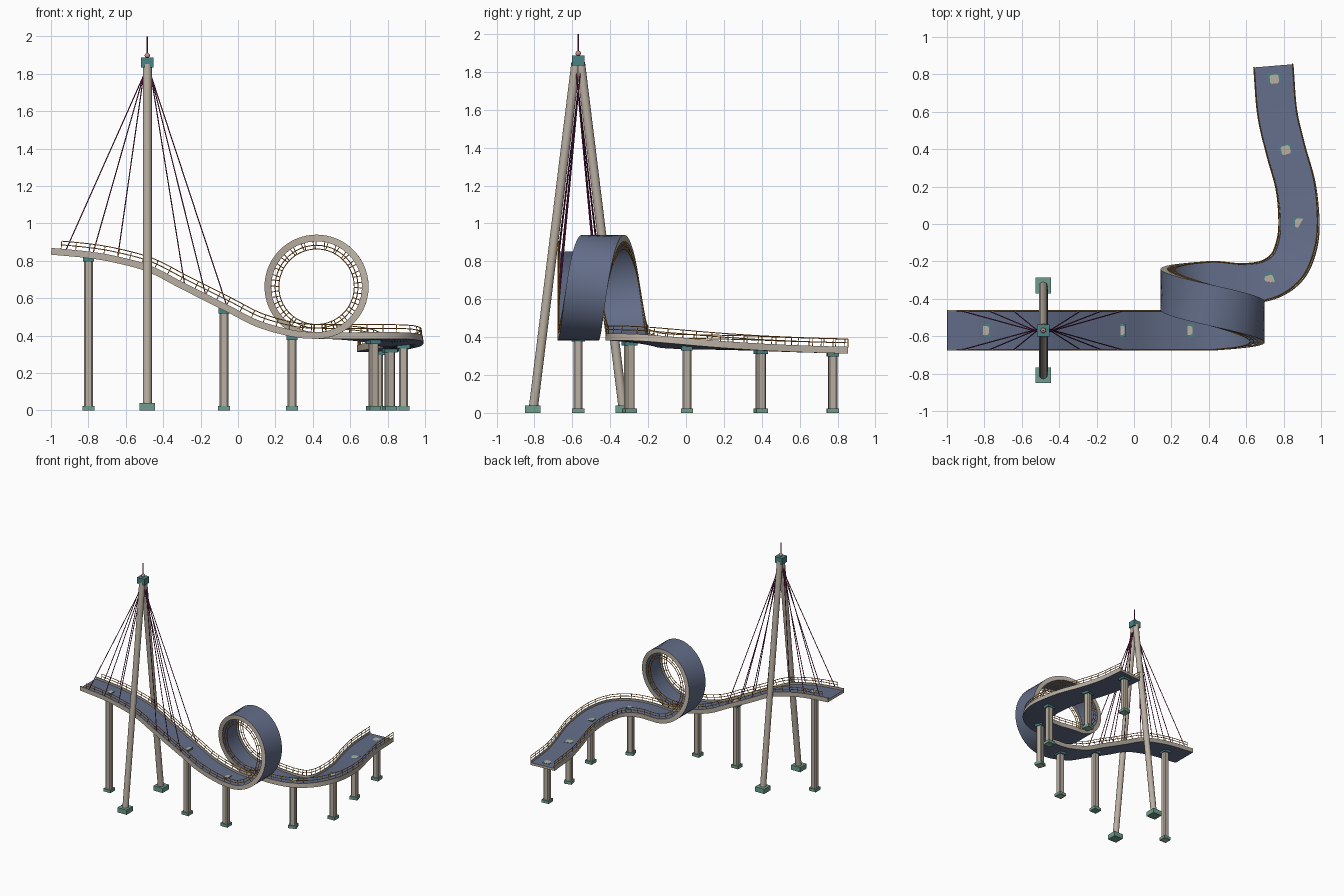
import bpy, bmesh, math
from mathutils import Vector as V, Matrix

if "Cube" in bpy.data.objects:
    bpy.data.objects.remove(bpy.data.objects["Cube"])

def mat(name, c):
    m = bpy.data.materials.new(name)
    m.diffuse_color = (*c, 1)
    m.use_nodes = True
    m.node_tree.nodes["Principled BSDF"].inputs["Base Color"].default_value = m.diffuse_color
    return m

BLUE = mat("slate blue deck", (0.125, 0.155, 0.25))
STONE = mat("beige concrete", (0.49, 0.43, 0.36))
ORANGE = mat("orange railing", (0.7, 0.28, 0.03))
PURPLE = mat("purple cable", (0.22, 0.02, 0.11))
TEAL = mat("teal cap", (0.07, 0.23, 0.24))
GREEN = mat("green footing", (0.16, 0.34, 0.27))
PINK = mat("pink lamp", (0.6, 0.3, 0.27))

def finish(name, bm, mats, smooth=True, angle=35):
    bmesh.ops.recalc_face_normals(bm, faces=bm.faces)
    me = bpy.data.meshes.new(name)
    bm.to_mesh(me)
    bm.free()
    for m in mats:
        me.materials.append(m)
    if smooth:
        me.shade_smooth()
        me.set_sharp_from_angle(angle=math.radians(angle))
    ob = bpy.data.objects.new(name, me)
    bpy.context.collection.objects.link(ob)
    return ob

def add_box(bm, c, size, yaw=0, bevel=0):
    M = Matrix.Translation(c) @ Matrix.Rotation(yaw, 4, 'Z') @ Matrix.Diagonal((*size, 1))
    r = bmesh.ops.create_cube(bm, size=1, matrix=M)
    if bevel:
        es = [e for e in {e for v in r['verts'] for e in v.link_edges}
              if abs((e.verts[0].co - e.verts[1].co).normalized().z) > .9]
        bmesh.ops.bevel(bm, geom=es, offset=bevel, segments=1, affect='EDGES')

def box(name, c, size, m, yaw=0, bevel=0):
    bm = bmesh.new()
    add_box(bm, c, size, yaw, bevel)
    return finish(name, bm, [m], False)

def add_rod(bm, a, b, r, n, caps=True):
    a, b = V(a), V(b)
    d = b - a
    M = Matrix.Translation((a + b) / 2) @ d.to_track_quat('Z', 'Y').to_matrix().to_4x4()
    bmesh.ops.create_cone(bm, cap_ends=caps, segments=n, radius1=r, radius2=r, depth=d.length, matrix=M)

def spline(pts, n):
    """Catmull-Rom through pts[1:-1]; the first and last only steer the ends"""
    out = []
    for i in range(1, len(pts) - 2):
        p0, p1, p2, p3 = (V(p) for p in pts[i - 1:i + 3])
        for k in range(n):
            t = k / n
            out.append(.5 * (2 * p1 + (p2 - p0) * t + (2 * p0 - 5 * p1 + 4 * p2 - p3) * t * t
                             + (3 * p1 - p0 - 3 * p2 + p3) * t ** 3))
    return out + [V(pts[-2])]

# Track centre line along the underside: descent, loop, banked run-out
CY, LX, LZ, R = -.569, .42, .661, .278
descent = [(-1.2, .85), (-1, .833), (-.8, .814), (-.65, .788), (-.48, .74), (-.3, .648),
           (-.075, .535), (.1, .447), (.285, .395), (LX, .383), (.56, .39)]
d_pts = spline([(x, CY, z) for x, z in descent], 8)[:-1]
l_pts = []
for i in range(72):
    t = i / 72
    a = 2 * math.pi * t
    l_pts.append(V((LX + R * math.sin(a), CY + .264 * (t - .5 * math.sin(a) / (2 * math.pi)),
                    LZ - R * math.cos(a))))
e_pts = spline([(.28, -.315, .384), (LX, -.305, .383), (.58, -.318, .379), (.72, -.3, .373),
                (.82, -.235, .366), (.87, -.13, .357), (.885, 0, .348), (.865, .2, .337),
                (.81, .4, .328), (.765, .6, .32), (.745, .845, .313), (.72, 1.1, .306)], 8)
path = d_pts + l_pts + e_pts
N, nd, nl = len(path), len(d_pts), len(l_pts)

frames = []
for i, p in enumerate(path):
    t = (path[min(i + 1, N - 1)] - path[max(i - 1, 0)]).normalized()
    up = V((0, 0, 1))
    bank = 0
    if nd <= i < nd + nl:
        up = V((LX - p.x, 0, LZ - p.z))
    elif i >= nd + nl:
        f = (i - nd - nl) / (N - 1 - nd - nl)
        bank = math.radians(9) * math.sin(math.pi * min(1, f / .8)) ** 2
    s = t.cross(up).normalized()
    u = s.cross(t).normalized()
    frames.append((p, s * math.cos(bank) + u * math.sin(bank), u * math.cos(bank) - s * math.sin(bank)))

def at(i, u, v):
    p, s, up = frames[i]
    return p + s * u + up * v

def sweep(bm, prof, i0, i1, mids=None):
    n = len(prof)
    rings = [[bm.verts.new(at(i, u, v)) for u, v in prof] for i in range(i0, i1)]
    for a, b in zip(rings, rings[1:]):
        for k in range(n):
            f = bm.faces.new((a[k], a[(k + 1) % n], b[(k + 1) % n], b[k]))
            f.material_index = mids[k] if mids else 0
    for ring in (rings[0], rings[-1]):
        bm.faces.new(ring).material_index = 1 if mids else 0

# Deck: channel section, blue roadway and underside, beige kerbs
W, K, D, H = .108, .009, .02, .036
bm = bmesh.new()
sweep(bm, [(-W, 0), (W, 0), (W, H), (W - K, H), (W - K, D), (K - W, D), (K - W, H), (-W, H)],
      0, N, [0, 1, 1, 1, 0, 1, 1, 1])
finish("track_deck", bm, [BLUE, STONE])

# Railings: two rails and posts on each kerb
start = next(i for i, p in enumerate(path) if p.x > -.955)
for side, name in ((-1, "left_railing"), (1, "right_railing")):
    bm = bmesh.new()
    u = side * (W - K / 2)
    for v in (.057, .077):
        sweep(bm, [(u + .0025 * math.cos(k * math.pi / 8), v + .0025 * math.sin(k * math.pi / 8))
                   for k in range(16)], start, N)
    run = 1
    for i in range(start, N):
        run += (path[i] - path[i - 1]).length
        if run >= .06 or i == N - 1:
            add_rod(bm, at(i, u, H - .004), at(i, u, .077), .0023, 16, False)
            run = 0
    finish(name, bm, [ORANGE], True, 70)

# Support pillars with footing and cap, turned with the track
ground = list(range(nd)) + list(range(nd + nl, N))
for n, (x, y) in enumerate([(-.8, CY), (-.075, CY), (.288, CY), (.725, -.3), (.88, .005),
                            (.812, .395), (.76, .775)], 1):
    i = min(ground, key=lambda j: (path[j].x - x) ** 2 + (path[j].y - y) ** 2)
    p = path[i]
    t = path[i + 1] - path[i - 1]
    # slide from the nearest sample to the exact spot
    c = p + t * ((x - p.x) * t.x + (y - p.y) * t.y) / (t.x ** 2 + t.y ** 2)
    yaw = math.atan2(t.y, t.x)
    top = c.z + D + .001
    box(f"pillar_{n}", (c.x, c.y, top / 2), (.048, .048, top), STONE, yaw, .008)
    box(f"pillar_cap_{n}", (c.x, c.y, top - .0195), (.06, .07, .038), TEAL, yaw)
    box(f"pillar_footing_{n}", (c.x, c.y, .012), (.064, .064, .024), GREEN, yaw)

# Pylon: two leaning legs, footings, head, lamp and mast
TX = -.485
for side, name in ((-1, "front"), (1, "back")):
    bm = bmesh.new()
    add_rod(bm, (TX, CY + side * .238, .015), (TX, CY + side * .012, 1.85), .024, 16)
    finish(f"pylon_{name}_leg", bm, [STONE])
    box(f"pylon_{name}_footing", (TX, CY + side * .24, .02), (.084, .084, .04), GREEN)
box("pylon_head", (TX, CY, 1.86), (.068, .064, .052), TEAL)
bm = bmesh.new()
bmesh.ops.create_uvsphere(bm, u_segments=16, v_segments=10, radius=.014,
                          matrix=Matrix.Translation((TX, CY, 1.898)))
finish("pylon_lamp", bm, [PINK])
bm = bmesh.new()
add_rod(bm, (TX, CY, 1.88), (TX, CY, 2), .004, 16)
finish("pylon_mast", bm, [PURPLE], True, 70)

# Stay cables fanning from the pylon top to both kerbs
bm = bmesh.new()
for x in (-.91, -.78, -.65, -.3, -.2, -.07):
    i = min(range(nd), key=lambda j: abs(path[j].x - x))
    for side in (-1, 1):
        tip = (TX + math.copysign(.02, x - TX), CY + side * .01, 1.79)
        add_rod(bm, tip, at(i, side * (W - K / 2), H - .005), .003, 16)
finish("stay_cables", bm, [PURPLE], True, 70)
